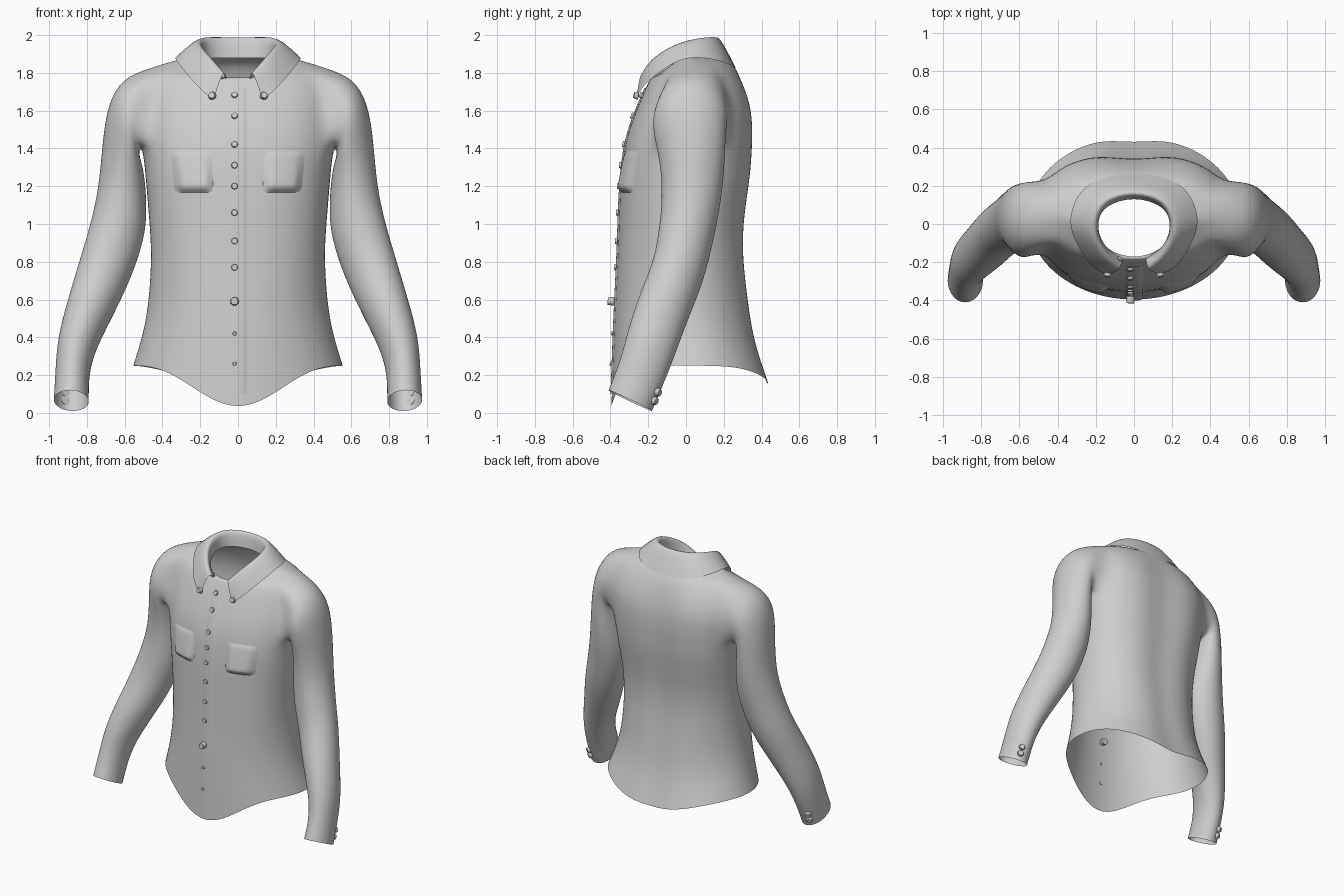
import bpy, bmesh
from math import sin, cos, pi, exp, copysign
from mathutils import Vector
from mathutils.bvhtree import BVHTree

cube = bpy.data.objects.get("Cube")
if cube:
    bpy.data.objects.remove(cube, do_unlink=True)

cloth = bpy.data.materials.new("grey_cloth")
cloth.use_nodes = True
GREY = (0.62, 0.62, 0.62, 1)
cloth.diffuse_color = GREY
cloth.node_tree.nodes["Principled BSDF"].inputs["Base Color"].default_value = GREY


def finish(name, bm, levels=0):
    """Turn a bmesh into a smooth object, optionally subdivided."""
    bmesh.ops.recalc_face_normals(bm, faces=bm.faces)
    for f in bm.faces:
        f.smooth = True
    mesh = bpy.data.meshes.new(name)
    bm.to_mesh(mesh)
    bm.free()
    mesh.materials.append(cloth)
    ob = bpy.data.objects.new(name, mesh)
    bpy.context.collection.objects.link(ob)
    if levels:
        sub = ob.modifiers.new("smooth", 'SUBSURF')
        sub.levels = sub.render_levels = levels
        sub.boundary_smooth = 'PRESERVE_CORNERS'
    return ob


def skin(bm, rows, closed=False, skip=lambda r, c: False):
    """Quads between successive rows of vertices."""
    n = len(rows[0])
    for r in range(len(rows) - 1):
        for c in range(n if closed else n - 1):
            if not skip(r, c):
                d = (c + 1) % n
                bm.faces.new((rows[r][c], rows[r][d], rows[r + 1][d], rows[r + 1][c]))


def power(v, p):
    return copysign(abs(v) ** p, v)


# Torso: height, half width, front y, back y, hem dip weight, front neck drop
TORSO = [
    (.25, .555, -.395, .46, 1, 0), (.42, .50, -.385, .385, .45, 0),
    (.60, .47, -.375, .355, .1, 0), (.85, .455, -.36, .32, 0, 0),
    (1.05, .472, -.355, .33, 0, 0), (1.25, .487, -.345, .36, 0, 0),
    (1.42, .505, -.325, .37, 0, 0), (1.55, .515, -.285, .37, 0, 0),
    (1.67, .505, -.235, .35, 0, 0), (1.825, .47, -.19, .27, 0, .055),
    (1.87, .33, -.175, .22, 0, .095), (1.89, .20, -.17, .15, 0, .12)]
COLS, LOW, TOP = 24, 6, 9
bm = bmesh.new()
rings = []
for z, w, yf, yb, dip, drop in TORSO:
    ring = []
    for c in range(COLS):
        a = 2 * pi * c / COLS
        s, co = sin(a), cos(a)
        p = .82 if 1.1 < z < 1.8 else .9 if .8 < z < 1.85 else 1
        x = 1.011 * w * power(co, p)
        y = (yf + yb) / 2 + 1.011 * (yb - yf) / 2 * power(s, p)
        if s > 0 and z < 1.8:      # groove along the spine
            y -= .04 * exp(-(x / .12) ** 2)
        hem = .23 * abs(s) ** 7 if s < 0 else .1 * s ** 4
        ring.append(bm.verts.new((x, y, z - dip * hem - drop * max(0, -s))))
    rings.append(ring)


def armhole(r, c):
    return LOW <= r < TOP and c in (22, 23, 0, 1, 10, 11, 12, 13)


skin(bm, rings, True, armhole)

# Sleeves: outer x, z, inner x, z, front y, back y, backward tilt
SLEEVE = [
    (.61, 1.775, .53, 1.38, -.18, .22, 0), (.69, 1.64, .505, 1.31, -.17, .21, 0),
    (.718, 1.43, .492, 1.22, -.135, .205, 0), (.735, 1.2, .482, 1.08, -.125, .19, 0),
    (.78, 1.0, .492, .93, -.14, .15, .03), (.84, .8, .56, .73, -.165, .10, .05),
    (.90, .6, .65, .54, -.25, .02, .05), (.955, .4, .745, .36, -.31, -.05, .05),
    (.965, .25, .79, .22, -.345, -.105, .05), (.975, .07, .79, .06, -.41, -.18, .055)]
path = ([(TOP, c) for c in range(-2, 3)] + [(8, 2), (7, 2)]
        + [(LOW, c) for c in range(2, -3, -1)] + [(7, -2), (8, -2)])
for side in (1, -1):
    loops = [[rings[r][(c if side > 0 else 12 - c) % COLS] for r, c in path]]
    for xo, zo, xi, zi, y0, y1, tilt in SLEEVE:
        loop = []
        for j in range(len(path)):
            a = (j - 2) * 2 * pi / len(path)
            u, v = 1.03 * cos(a) / 2, 1.03 * sin(a)
            loop.append(bm.verts.new((side * ((xo + xi) / 2 + (xo - xi) * u),
                                      (y0 + y1) / 2 + (y1 - y0) / 2 * v,
                                      (zo + zi) / 2 + (zo - zi) * u - tilt * v)))
        loops.append(loop)
    skin(bm, loops, True)
shirt = finish("shirt_body", bm, 2)

# Collar: stand, fold line and turned-down fall, half of each then mirrored
BASE = [(.06, -.175, 1.76), (.12, -.15, 1.78), (.18, -.08, 1.83),
        (.195, .02, 1.87), (.15, .10, 1.88), (0, .145, 1.88)]
FOLD = [(.07, -.235, 1.82), (.13, -.18, 1.88), (.185, -.08, 1.94),
        (.19, .02, 1.975), (.15, .12, 2.0), (0, .165, 2.0)]
EDGE = [(.13, -.265, 1.655), (.22, -.24, 1.73), (.33, -.06, 1.868),
        (.34, .06, 1.89), (.26, .23, 1.855), (0, .28, 1.81)]
fold = [Vector(p) + Vector((0, 0, .025 if i else 0)) for i, p in enumerate(FOLD)]
middle = [(f + Vector(e)) / 2 + Vector((0, 0, .015)) for f, e in zip(fold, EDGE)]
bm = bmesh.new()
rows = []
for half in (BASE, fold, middle, EDGE):
    full = list(half) + [(-x, y, z) for x, y, z in reversed(half[:-1])]
    rows.append([bm.verts.new(p) for p in full])
skin(bm, rows)
collar = finish("collar", bm, 2)

# Surface lookup for the parts sewn on
bpy.context.view_layer.update()
graph = bpy.context.evaluated_depsgraph_get()
trees = {ob.name: BVHTree.FromObject(ob, graph) for ob in (shirt, collar)}


def on_surface(x, z, ob=shirt, sign=-1):
    hit, normal, _, _ = trees[ob.name].ray_cast(Vector((x, 2 * sign, z)), Vector((0, -sign, 0)))
    if hit is None:
        return Vector((x, .25 * sign, z)), Vector((0, sign, 0))
    return hit, normal if normal.y * sign > 0 else -normal


def sewn_patch(name, x0, x1, z0, z1, nx, nz, lift, taper=0):
    """Grid lying on the shirt front, raised by lift(u, v)."""
    bm = bmesh.new()
    rows = []
    for k in range(nz + 1):
        v = k / nz
        row = []
        for i in range(nx + 1):
            u = i / nx
            x = x0 + (x1 - x0) * u * (1 - taper * (1 - v))
            hit, _ = on_surface(x, z0 + (z1 - z0) * v)
            row.append(bm.verts.new(hit + Vector((0, -lift(u, v), 0))))
        rows.append(row)
    skin(bm, rows)
    return finish(name, bm)


# Chest pockets, puffed out towards the bottom
def puff(u, v):
    rim = min(1, 5 * min(u, 1 - u)) * min(1, 7 * v) * min(1, 10 * (1 - v))
    return -.002 + rim * (.008 + .028 * (1 - v))


for side, label in ((1, "left"), (-1, "right")):
    sewn_patch(label + "_pocket", side * .13, side * .365, 1.165, 1.39, 16, 16, puff, .12)

# Button band down the front
sewn_patch("button_band", -.045, .045, .1, 1.72, 6, 40,
           lambda u, v: .001 + .006 * min(1, 6 * min(u, 1 - u)))


def button(name, spot, radius, depth=.022):
    hit, normal = spot
    bm = bmesh.new()
    bmesh.ops.create_cone(bm, cap_ends=True, segments=12, radius1=radius,
                          radius2=radius * .75, depth=depth)
    bm.transform(normal.to_track_quat('Z', 'Y').to_matrix().to_4x4())
    bmesh.ops.translate(bm, verts=bm.verts, vec=hit + normal * .006)
    ob = finish(name, bm)
    for poly in ob.data.polygons:
        poly.use_smooth = False


for i, z in enumerate((1.68, 1.57, 1.42, 1.31, 1.2, 1.06, .91, .77, .42, .26)):
    button(f"front_button_{i + 1}", on_surface(-.018, z), .012 if z < .5 else .02)
button("waist_button", on_surface(-.018, .59), .026, .07)
button("neck_button", on_surface(-.078, 1.785, collar), .015)
for side, label in ((1, "left"), (-1, "right")):
    button(label + "_collar_button", on_surface(side * .137, 1.68, collar), .022)
    for i, z in enumerate((.065, .11)):
        button(f"{label}_cuff_button_{i + 1}", on_surface(side * .915, z, shirt, 1), .024)
